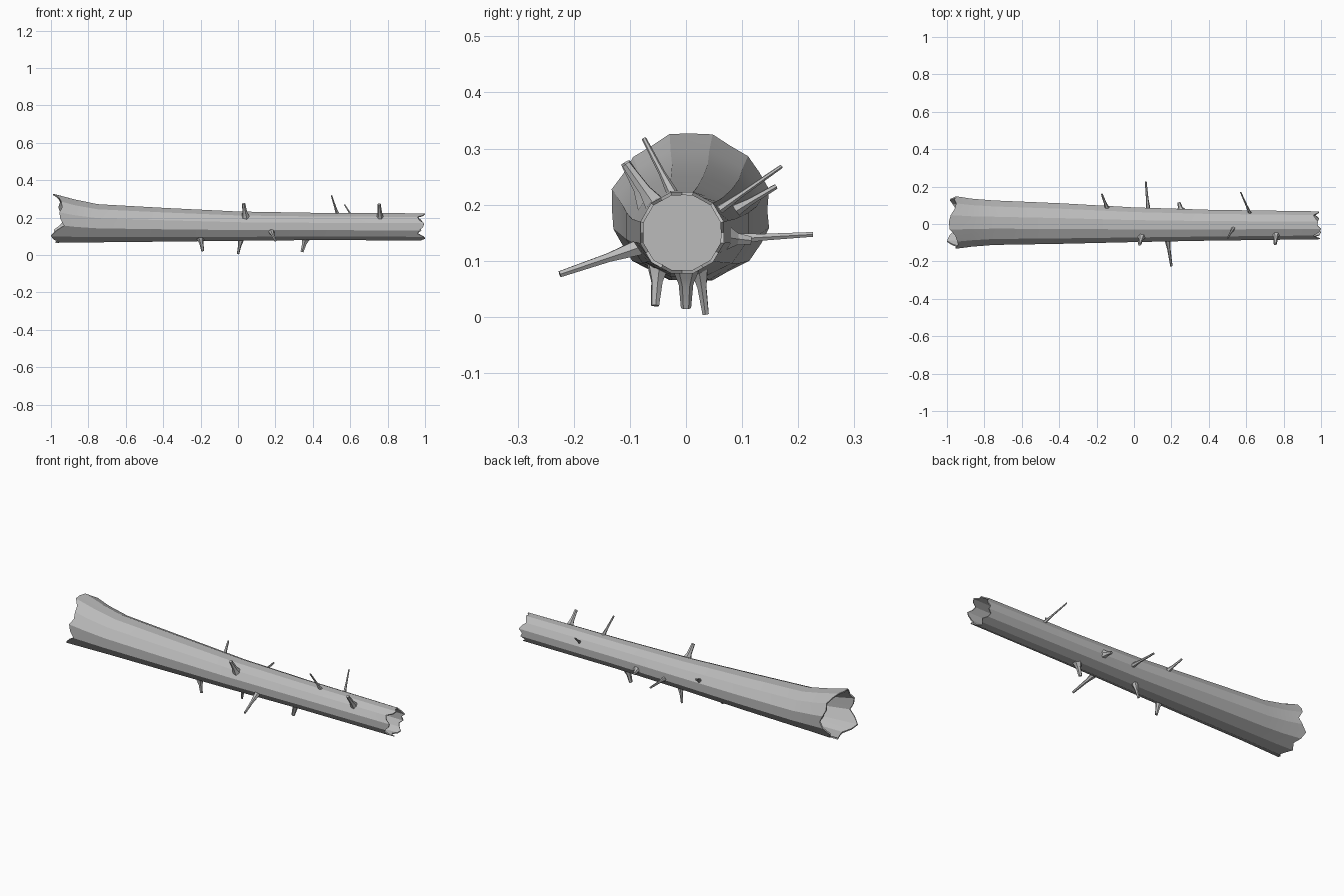
import bpy, bmesh, math
from mathutils import Vector

cube = bpy.data.objects.get("Cube")
if cube:
    bpy.data.objects.remove(cube, do_unlink=True)

bark = bpy.data.materials.new("grey bark")
bark.use_nodes = True
GREY = (0.5, 0.5, 0.5, 1)
bark.diffuse_color = GREY
bark.node_tree.nodes["Principled BSDF"].inputs["Base Color"].default_value = GREY

SIDES = 24  # a 12-sided trunk with an extra point in the middle of each side


def finish(name, bm):
    """Turn a bmesh into a bark-coloured object with sharp lengthwise edges."""
    bmesh.ops.recalc_face_normals(bm, faces=bm.faces[:])
    mesh = bpy.data.meshes.new(name)
    bm.to_mesh(mesh)
    bm.free()
    mesh.materials.append(bark)
    obj = bpy.data.objects.new(name, mesh)
    bpy.context.collection.objects.link(obj)
    bpy.ops.object.select_all(action='DESELECT')
    obj.select_set(True)
    bpy.context.view_layer.objects.active = obj
    bpy.ops.object.shade_smooth_by_angle(angle=math.radians(20))
    return obj


def skin(bm, rings):
    """Bridge successive rings of points and cap the first and last."""
    loops = [[bm.verts.new(p) for p in ring] for ring in rings]
    n = len(loops[0])
    for a, b in zip(loops, loops[1:]):
        for i in range(n):
            j = (i + 1) % n
            bm.faces.new((a[i], a[j], b[j], b[i]))
    bm.faces.new(loops[0])
    bm.faces.new(loops[-1])


# Trunk stations: x, lowest y, highest y, lowest z, highest z
STATIONS = [
    (-1.00, -.140, .160, .060, .333), (-.95, -.137, .153, .061, .325),
    (-.87, -.126, .140, .062, .300), (-.75, -.116, .130, .064, .275),
    (-.40, -.110, .115, .068, .255), (0, -.100, .092, .073, .235),
    (.40, -.092, .079, .077, .228), (1.00, -.084, .070, .075, .225)]


def section(x):
    """Interpolated trunk bounds at x."""
    for a, b in zip(STATIONS, STATIONS[1:]):
        if x <= b[0]:
            t = (x - a[0]) / (b[0] - a[0])
            return [p + (q - p) * t for p, q in zip(a[1:], b[1:])]
    return STATIONS[-1][1:]


def ring(xs, wall=0.0):
    """Trunk ring whose x may vary around the rim."""
    points = []
    for i, x in enumerate(xs):
        y0, y1, z0, z1 = section(x)
        angle = math.tau * i / SIDES
        r = 1 if i % 2 else math.cos(math.tau / SIDES)
        points.append(((x), (y0 + y1) / 2 + ((y1 - y0) / 2 - wall) * r * math.cos(angle),
                       (z0 + z1) / 2 + ((z1 - z0) / 2 - wall) * r * math.sin(angle)))
    return points


# Splintered ends: depth of each break point in hundredths, starting at +y
LEFT = [7, 5, 4, 5, 4, 2, 1, 1.5, 4.5, 5.5, 6, 4.5, 5, 7, 3, 0, 1.5, 5, 4, 2.5, 5, 3, 1.5, 5]
RIGHT = [3, 1, 2, 4, 3, 1.5, 2, 0, 1, 4, 3, 0.5, 1, 3, 4, 1, 0, 2, 4, 2, 1, 3, 4, 2]
left_rim = [-1 + d / 100 for d in LEFT]
right_rim = [1 - d / 100 for d in RIGHT]

# Hollow-ended trunk
bm = bmesh.new()
rings = [ring([-.80] * SIDES, .008), ring(left_rim, .008), ring(left_rim)]
rings += [ring([x] * SIDES) for x in (-.87, -.75, -.4, 0, .4)]
rings += [ring(right_rim), ring(right_rim, .006), ring([.85] * SIDES, .006)]
skin(bm, rings)
finish("log_trunk", bm)


def twig(name, base, tip, r):
    """Broken twig: flared foot, thin tapering stem, blunt tip."""
    base, tip = Vector(base), Vector(tip)
    axis = tip - base
    turn = axis.to_track_quat('Z', 'Y')
    rings = []
    for t, k in ((-.15, 2.0), (.1, 1.5), (.35, 1.0), (1, .7)):
        rings.append([base + axis * t + turn @ Vector(
            (r * k * math.cos(math.tau * i / 6), r * k * math.sin(math.tau * i / 6), 0))
            for i in range(6)])
    bm = bmesh.new()
    skin(bm, rings)
    finish(name, bm)


TWIGS = [
    ("front_stub_middle", (.04, -.068, .205), (.03, -.108, .275), .013),
    ("front_stub_end", (.76, -.055, .20), (.755, -.107, .272), .012),
    ("top_twig", (.53, -.025, .222), (.50, -.075, .318), .006),
    ("back_twig_end", (.62, .058, .19), (.57, .17, .268), .005),
    ("front_long_twig", (.18, -.09, .122), (.20, -.225, .076), .009),
    ("bottom_stub_left", (-.20, -.05, .085), (-.188, -.055, .02), .011),
    ("bottom_stub_middle", (.015, .025, .078), (0, .035, .005), .009),
    ("bottom_stub_right", (.36, 0, .08), (.342, 0, .016), .013),
    ("back_twig_left", (-.145, .088, .19), (-.172, .16, .232), .007),
    ("back_long_twig", (.075, .085, .139), (.063, .226, .147), .007),
    ("back_stub", (.25, .078, .14), (.24, .115, .136), .012)]
for spec in TWIGS:
    twig(*spec)
